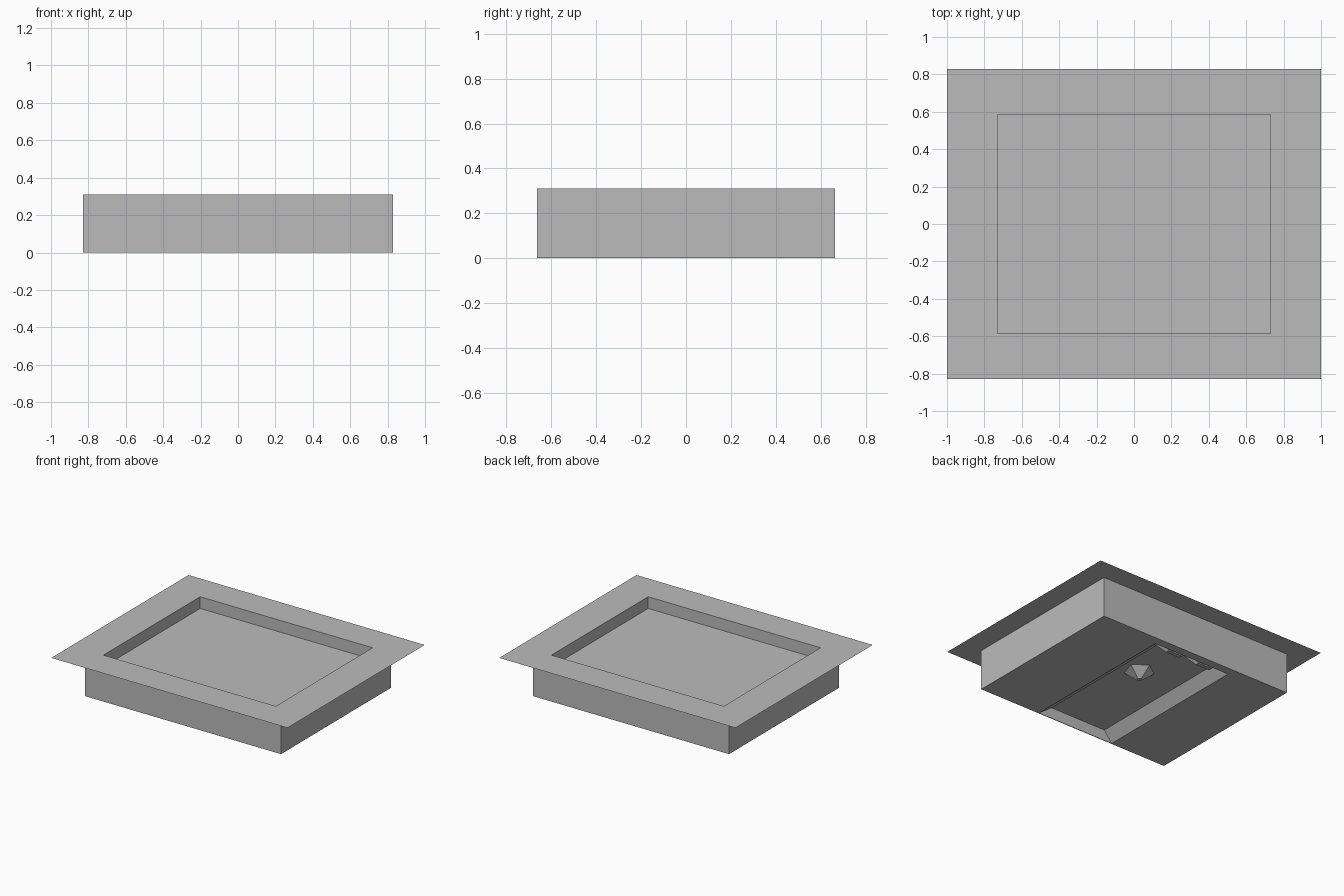
import bpy, bmesh

if "Cube" in bpy.data.objects:
    bpy.data.objects.remove(bpy.data.objects["Cube"], do_unlink=True)

GREY = (0.5, 0.5, 0.5, 1.0)
mat = bpy.data.materials.new("plain grey")
mat.use_nodes = True
mat.diffuse_color = GREY
mat.node_tree.nodes["Principled BSDF"].inputs["Base Color"].default_value = GREY


def finish(name, bm):
    mesh = bpy.data.meshes.new(name)
    bm.to_mesh(mesh)
    bm.free()
    mesh.materials.append(mat)
    obj = bpy.data.objects.new(name, mesh)
    bpy.context.collection.objects.link(obj)
    return obj


def rect(x0, x1, y0, y1, z):
    return [(x0, y0, z), (x1, y0, z), (x1, y1, z), (x0, y1, z)]


def centred(hx, hy, z):
    return rect(-hx, hx, -hy, hy, z)


def loft(name, rings, cap_start=False, cap_end=False):
    """Bridge a chain of four-cornered rings, with optional end caps."""
    bm = bmesh.new()
    loops = [[bm.verts.new(p) for p in ring] for ring in rings]
    for a, b in zip(loops, loops[1:]):
        for i in range(4):
            j = (i + 1) % 4
            bm.faces.new((a[i], a[j], b[j], b[i]))
    if cap_start:
        bm.faces.new(loops[0][::-1])
    if cap_end:
        bm.faces.new(loops[-1])
    return finish(name, bm)


TOP = 0.31
FLOOR = 0.22
ROOF = 0.08

# Tray: hollowed underside, outer walls, rim and recessed floor in one shell
loft("tray_body", [
    rect(-0.28, 0.20, -0.655, 0.50, ROOF),
    rect(-0.35, 0.31, -0.66, 0.60, 0.0),
    centred(0.83, 0.665, 0.0),
    centred(0.83, 0.665, TOP),
    centred(0.73, 0.585, TOP),
    centred(0.73, 0.585, FLOOR),
], cap_start=True, cap_end=True)

# Thin flange sheet around the rim
loft("flange", [centred(1.0, 0.83, TOP), centred(0.83, 0.665, TOP)])

# Small faceted knob hanging in the underside hollow
bm = bmesh.new()
bmesh.ops.create_cone(bm, cap_ends=True, segments=5, radius1=0.02,
                      radius2=0.11, depth=ROOF - 0.01)
bmesh.ops.translate(bm, verts=bm.verts, vec=(0.06, 0.13, ROOF / 2 + 0.005))
finish("underside_knob", bm)

# Pair of low ridges at the back end of the hollow
for side, x in (("left", 0.11), ("right", -0.16)):
    loft(side + "_underside_ridge", [
        rect(x - 0.06, x + 0.06, 0.55, 0.58, 0.005),
        rect(x - 0.12, x + 0.12, 0.50, 0.62, 0.07),
    ], cap_start=True, cap_end=True)
